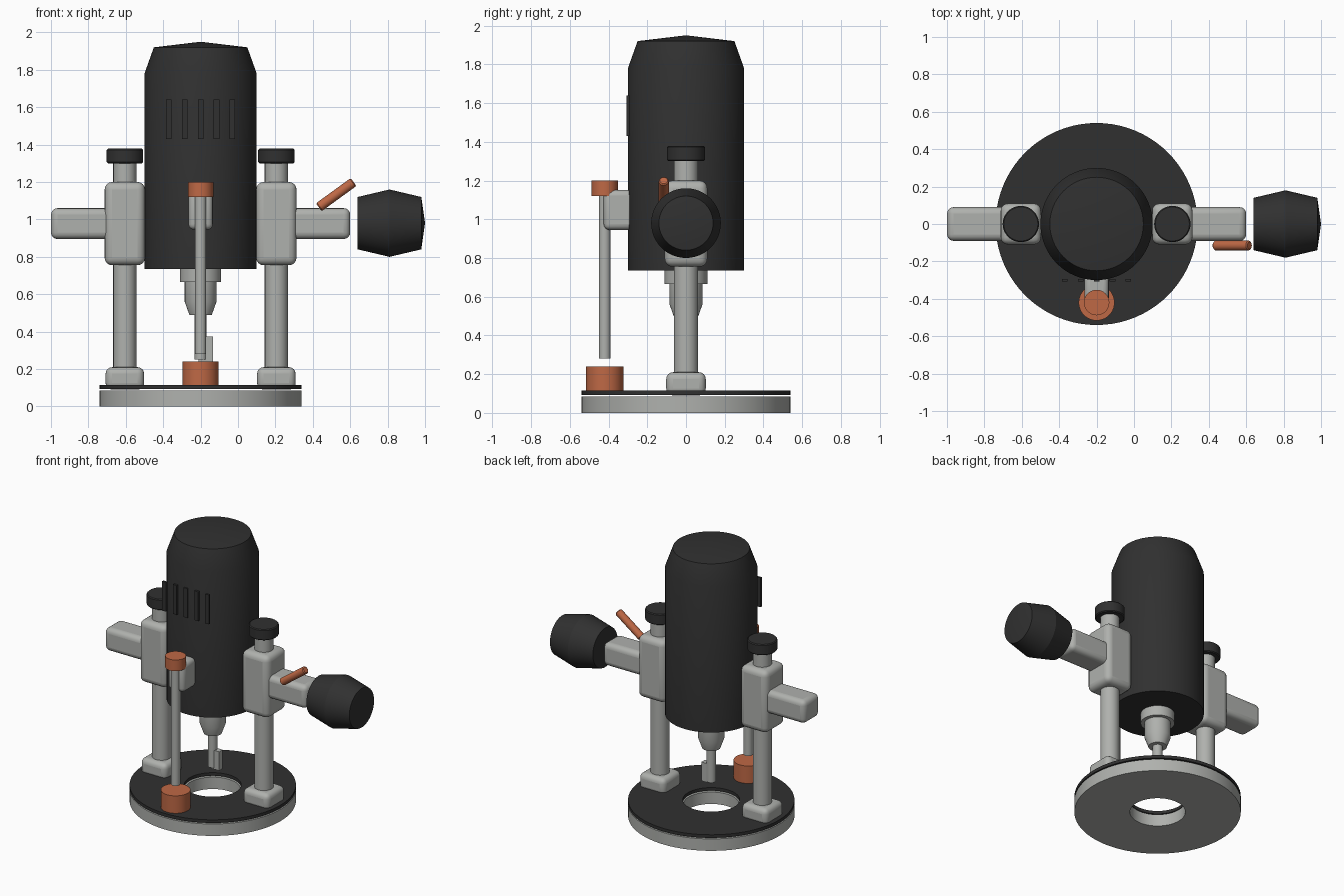
import bpy, bmesh, math
from mathutils import Vector, Matrix

if "Cube" in bpy.data.objects:
    bpy.data.objects.remove(bpy.data.objects["Cube"])

CX = -0.2  # motor axis


def material(name, rgb):
    m = bpy.data.materials.new(name)
    m.diffuse_color = (*rgb, 1)
    m.use_nodes = True
    m.node_tree.nodes["Principled BSDF"].inputs["Base Color"].default_value = m.diffuse_color
    return m


dark = material("dark plastic", (0.03, 0.03, 0.03))
metal = material("grey metal", (0.43, 0.44, 0.42))
orange = material("orange accent", (0.52, 0.14, 0.06))


def finish(name, bm, mat, bevel=0.0, segments=4):
    bmesh.ops.recalc_face_normals(bm, faces=bm.faces)
    me = bpy.data.meshes.new(name)
    bm.to_mesh(me)
    bm.free()
    ob = bpy.data.objects.new(name, me)
    bpy.context.collection.objects.link(ob)
    me.materials.append(mat)
    if bevel:
        mod = ob.modifiers.new("bevel", 'BEVEL')
        mod.width, mod.segments = bevel, segments
    bpy.ops.object.select_all(action='DESELECT')
    ob.select_set(True)
    bpy.context.view_layer.objects.active = ob
    bpy.ops.object.shade_smooth_by_angle(angle=math.radians(25 if not bevel else 40))
    return ob


def lathe(name, profile, mat, start=(0, 0, 0), axis=(0, 0, 1), sides=48, closed=False):
    """Revolve (radius, height) points around an axis; open profiles get caps."""
    bm = bmesh.new()
    rings = []
    for r, h in profile:
        if r == 0:
            rings.append([bm.verts.new((0, 0, h))])
        else:
            rings.append([bm.verts.new((r * math.cos(a), r * math.sin(a), h))
                          for a in (2 * math.pi * i / sides for i in range(sides))])
    pairs = list(zip(rings, rings[1:]))
    if closed:
        pairs.append((rings[-1], rings[0]))
    for lo, hi in pairs:
        for i in range(sides):
            j = (i + 1) % sides
            if len(hi) == 1:
                bm.faces.new((lo[i], lo[j], hi[0]))
            else:
                bm.faces.new((lo[i], lo[j], hi[j], hi[i]))
    if not closed:
        for ring in (rings[0], rings[-1]):
            if len(ring) > 1:
                bm.faces.new(ring)
    turn = Vector((0, 0, 1)).rotation_difference(Vector(axis)).to_matrix().to_4x4()
    bmesh.ops.transform(bm, matrix=Matrix.Translation(start) @ turn, verts=bm.verts)
    return finish(name, bm, mat)


def rod(name, x, y, z0, z1, r, mat, edge=0.0):
    prof = [(r, z0), (r, z1)]
    if edge:
        prof = [(r - edge, z0), (r, z0 + edge), (r, z1 - edge), (r - edge, z1)]
    return lathe(name, prof, mat, (x, y, 0))


def box(name, x, y, z, mat, bevel=0.0):
    """Box from (min, max) ranges with rounded edges."""
    bm = bmesh.new()
    bmesh.ops.create_cube(bm, size=1)
    for v in bm.verts:
        v.co = [lo + (c + 0.5) * (hi - lo) for c, (lo, hi) in zip(v.co, (x, y, z))]
    return finish(name, bm, mat, bevel)


# Base ring and sole plate, both with a central opening
lathe("base_ring", [(0.18, 0), (0.54, 0), (0.54, 0.085), (0.18, 0.085)],
      metal, (CX, 0, 0), sides=80, closed=True)
lathe("base_plate", [(0.185, 0.093), (0.54, 0.093), (0.54, 0.115), (0.185, 0.115)],
      dark, (CX, 0, 0), sides=80, closed=True)

# Motor housing with tapered top and shallow cone lid
lathe("motor_housing", [(0.3, 0.735), (0.3, 1.78), (0.25, 1.92), (0, 1.95)],
      dark, (CX, 0, 0), sides=64)
for i in range(5):
    x = CX + (i - 2) * 0.085
    box("vent_bar", (x - 0.015, x + 0.015), (-0.308, -0.293), (1.43, 1.64), dark)

# Collet and cutter
rod("collet_collar", CX, 0, 0.665, 0.74, 0.11, metal)
lathe("collet_nut", [(0.06, 0.49), (0.085, 0.56), (0.085, 0.67)], metal, (CX, 0, 0))
rod("bit_shank", CX, 0, 0.25, 0.5, 0.032, metal)
box("bit_cutter", (-0.21, -0.135), (-0.02, 0.02), (0.24, 0.375), metal)

# Plunge columns, clamps and handle arms on both sides
for side in (-1, 1):
    x = CX + side * 0.405
    rod("column", x, 0, 0.1, 1.32, 0.062, metal)
    box("column_foot", (x - 0.103, x + 0.103), (-0.102, 0.102), (0.09, 0.21), metal, 0.035)
    box("column_clamp", (x - 0.108, x + 0.108), (-0.11, 0.11), (0.755, 1.2), metal, 0.04)
    rod("column_cap", x, 0, 1.3, 1.378, 0.097, dark, 0.006)
    arm = sorted((x, CX + side * 0.8))
    box("handle_arm", arm, (-0.09, 0.09), (0.895, 1.06), metal, 0.035)

# Side grip knob
lathe("grip_knob", [(0.14, 0), (0.18, 0.17), (0.14, 0.34), (0, 0.36)],
      dark, (0.64, 0, 0.98), (1, 0, 0))

# Lock lever
a, b = Vector((0.432, -0.115, 1.065)), Vector((0.618, -0.115, 1.2))
n = (b - a).length
lathe("lock_lever", [(0.02, 0), (0.026, 0.006), (0.026, n - 0.006), (0.02, n)],
      orange, a, b - a, sides=24)

# Depth stop: bracket, rod, knob and turret
box("depth_bracket", (CX - 0.065, CX + 0.065), (-0.425, -0.27), (0.945, 1.152), metal, 0.03)
rod("depth_rod", CX, -0.42, 0.28, 1.14, 0.03, metal)
rod("depth_knob", CX, -0.42, 1.12, 1.2, 0.068, orange)
rod("depth_turret", CX, -0.42, 0.11, 0.24, 0.096, orange)
